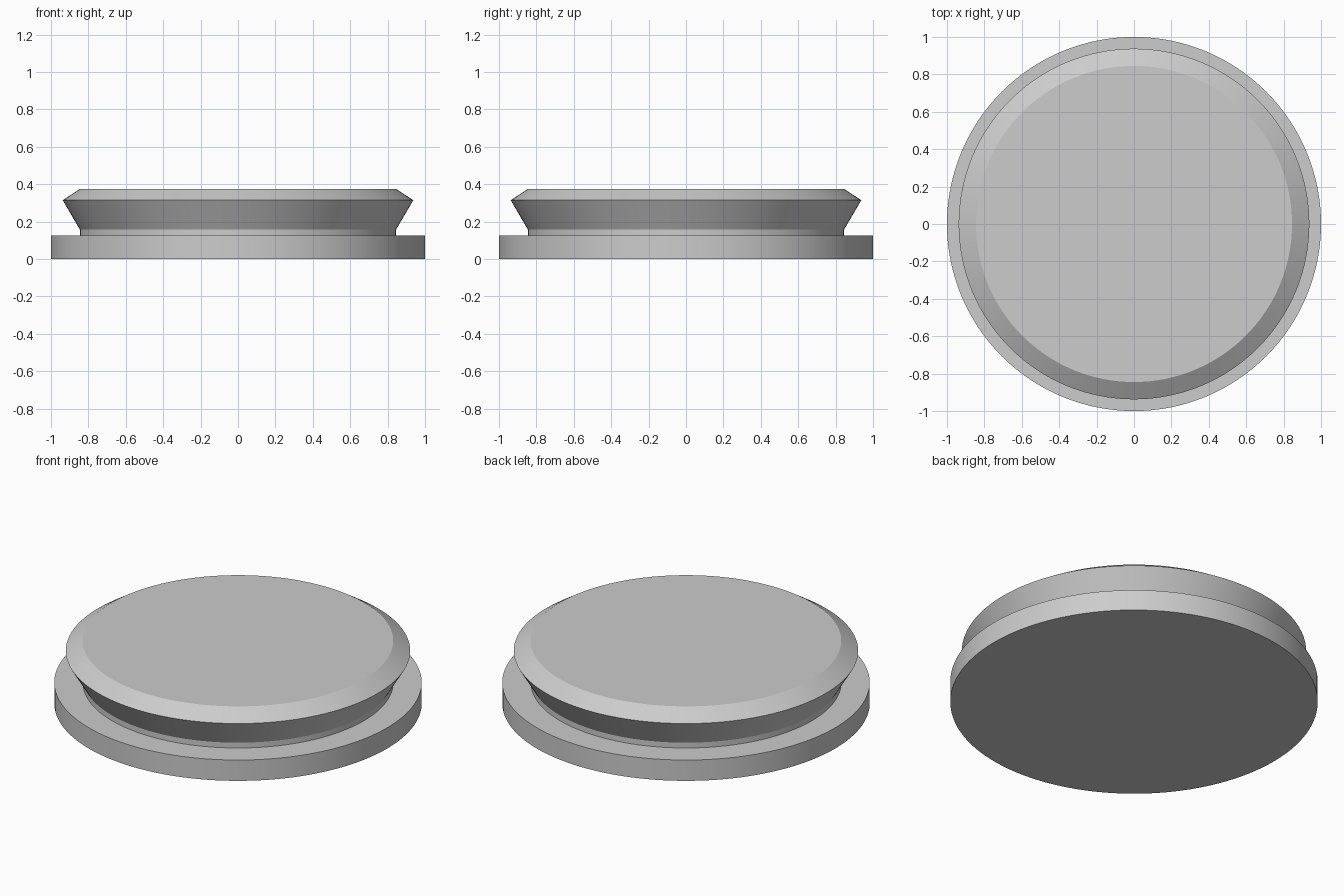
import bpy, bmesh, math

if "Cube" in bpy.data.objects:
    bpy.data.objects.remove(bpy.data.objects["Cube"])

SEGMENTS = 128

grey = bpy.data.materials.new("light_grey")
grey.diffuse_color = (0.604, 0.604, 0.604, 1.0)
grey.use_nodes = True
grey.node_tree.nodes["Principled BSDF"].inputs["Base Color"].default_value = grey.diffuse_color


def lathe(name, profile):
    """Closed solid of revolution from (radius, height) points, bottom to top."""
    bm = bmesh.new()
    rings = []
    for r, z in profile:
        rings.append([bm.verts.new((r * math.cos(a), r * math.sin(a), z))
                      for a in (2 * math.pi * i / SEGMENTS for i in range(SEGMENTS))])
    for low, high in zip(rings, rings[1:]):
        for i in range(SEGMENTS):
            j = (i + 1) % SEGMENTS
            bm.faces.new((low[i], low[j], high[j], high[i]))
    bm.faces.new(rings[0][::-1])
    bm.faces.new(rings[-1])
    mesh = bpy.data.meshes.new(name)
    bm.to_mesh(mesh)
    bm.free()
    mesh.materials.append(grey)
    obj = bpy.data.objects.new(name, mesh)
    bpy.context.collection.objects.link(obj)
    bpy.ops.object.select_all(action='DESELECT')
    obj.select_set(True)
    bpy.context.view_layer.objects.active = obj
    bpy.ops.object.shade_smooth_by_angle(angle=math.radians(20))
    return obj


# Wide base flange, narrow neck, flared snap-in rim with bevelled top
lathe("snap_cap", [
    (1.0, 0.0), (1.0, 0.125),        # base flange
    (0.845, 0.125), (0.845, 0.157),  # neck
    (0.9375, 0.315),                 # flared rim
    (0.845, 0.375),                  # bevel up to the flat top
])
